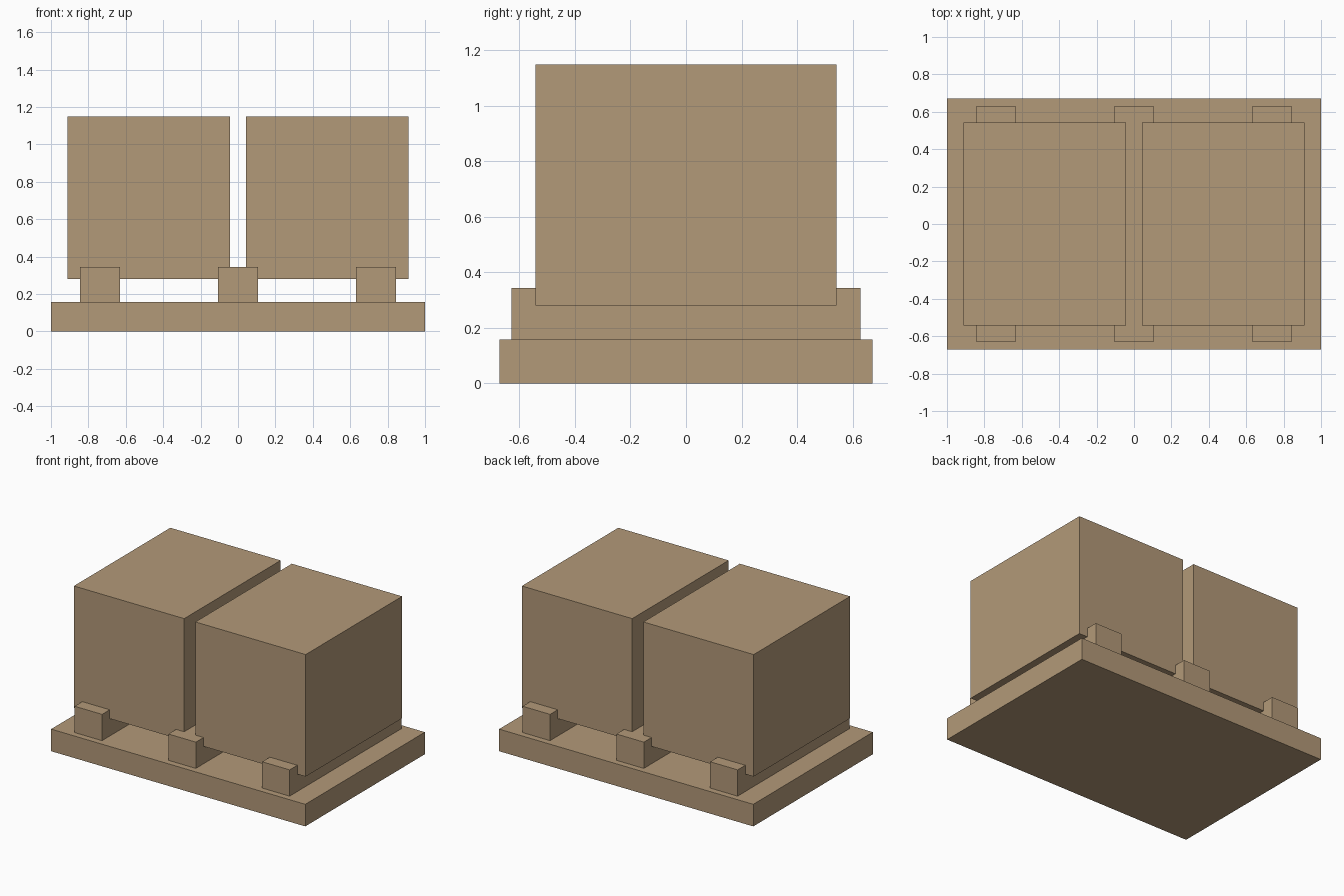
import bpy
import bmesh

if "Cube" in bpy.data.objects:
    bpy.data.objects.remove(bpy.data.objects["Cube"])

cardboard = bpy.data.materials.new("tan_brown")
cardboard.diffuse_color = (0.45, 0.32, 0.19, 1.0)
cardboard.use_nodes = True
cardboard.node_tree.nodes["Principled BSDF"].inputs["Base Color"].default_value = cardboard.diffuse_color


def box(name, x, y, z):
    """Axis-aligned block from (min, max) ranges."""
    bm = bmesh.new()
    bmesh.ops.create_cube(bm, size=1.0)
    for v in bm.verts:
        v.co = [r[0] if c < 0 else r[1] for c, r in zip(v.co, (x, y, z))]
    mesh = bpy.data.meshes.new(name)
    bm.to_mesh(mesh)
    bm.free()
    mesh.materials.append(cardboard)
    obj = bpy.data.objects.new(name, mesh)
    bpy.context.collection.objects.link(obj)
    return obj


# Base slab
box("base_slab", (-1.0, 1.0), (-0.672, 0.672), (0.0, 0.157))

# Three cross beams running front to back
for side, cx in (("left", -0.738), ("middle", 0.0), ("right", 0.738)):
    box(f"{side}_beam", (cx - 0.108, cx + 0.108), (-0.628, 0.628), (0.157, 0.344))

# Two large crates resting into the beams
box("left_crate", (-0.912, -0.044), (-0.542, 0.542), (0.281, 1.149))
box("right_crate", (0.044, 0.912), (-0.542, 0.542), (0.281, 1.149))
